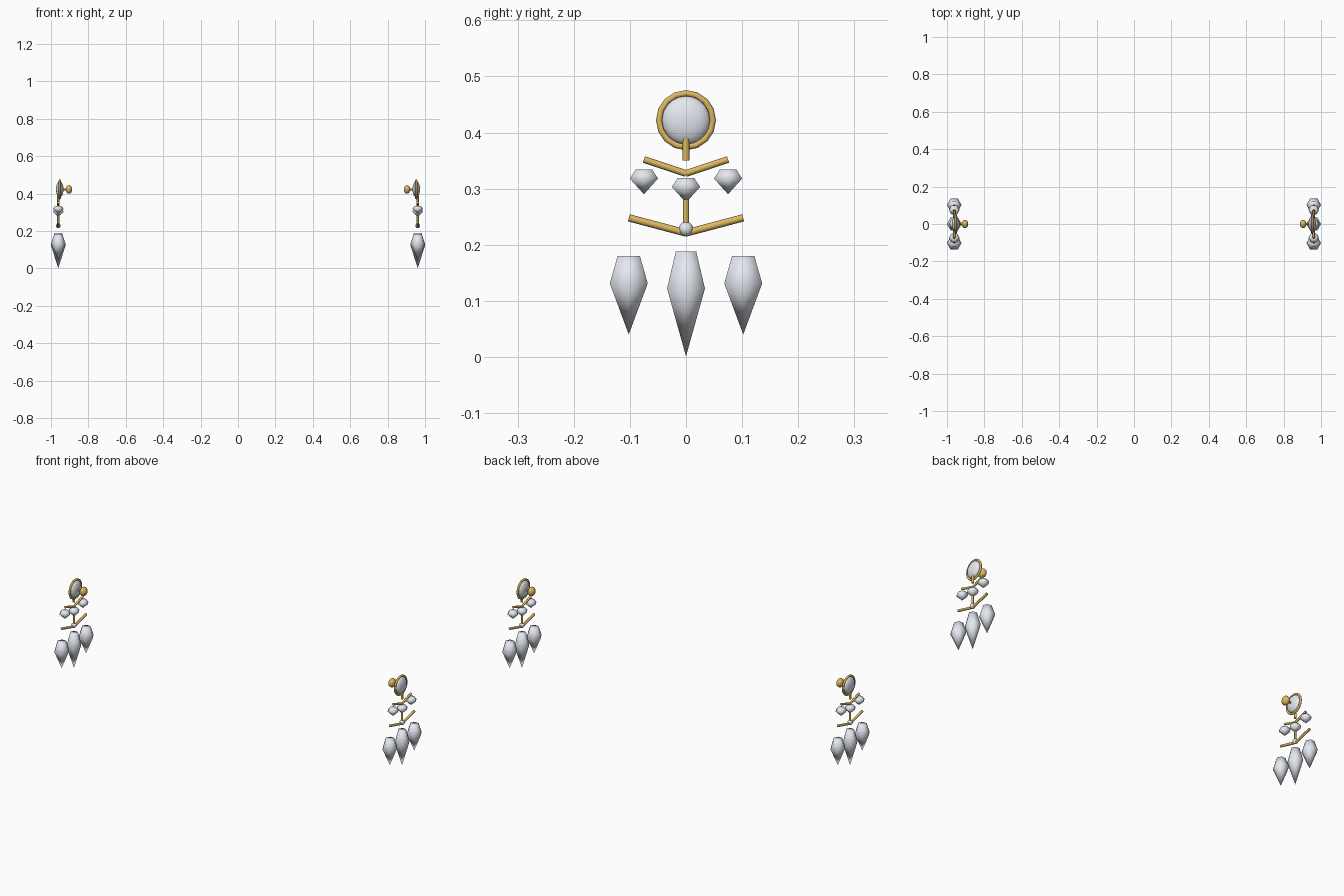
import bpy, bmesh, math
from mathutils import Vector

if "Cube" in bpy.data.objects:
    bpy.data.objects.remove(bpy.data.objects["Cube"])

CX = 0.961          # centre of the hanging parts
STUD_X = 0.953      # centre of the round setting
RING_Z = 0.422

def mat(name, col):
    m = bpy.data.materials.new(name)
    m.diffuse_color = col
    m.use_nodes = True
    m.node_tree.nodes["Principled BSDF"].inputs["Base Color"].default_value = m.diffuse_color
    return m

gold = mat("gold", (0.72, 0.48, 0.12, 1))
crystal = mat("crystal", (0.78, 0.81, 0.87, 1))

def finish(ob, name, material):
    ob.name = name
    ob.data.materials.append(material)
    for p in ob.data.polygons:
        p.use_smooth = True
    return ob

def lathe(name, x, y, profile, sides, material):
    """Stack of rings (radius, z); zero radius closes to a tip, others get a cap."""
    bm = bmesh.new()
    rings = []
    for r, z in profile:
        if r == 0:
            rings.append([bm.verts.new((x, y, z))])
        else:
            rings.append([bm.verts.new((x + r * math.cos(2 * math.pi * i / sides),
                                        y + r * math.sin(2 * math.pi * i / sides), z))
                          for i in range(sides)])
    for a, b in zip(rings, rings[1:]):
        for i in range(sides):
            j = (i + 1) % sides
            bm.faces.new([a[i], a[j], b[0]] if len(b) == 1 else [a[i], a[j], b[j], b[i]])
    bm.faces.new(rings[0])
    bmesh.ops.recalc_face_normals(bm, faces=bm.faces)
    me = bpy.data.meshes.new(name)
    bm.to_mesh(me)
    bm.free()
    ob = bpy.data.objects.new(name, me)
    bpy.context.collection.objects.link(ob)
    return finish(ob, name, material)

def rod(name, a, b, r, sides=8):
    a, b = Vector(a), Vector(b)
    bpy.ops.mesh.primitive_cylinder_add(vertices=sides, radius=r, depth=(b - a).length,
                                        location=(a + b) / 2)
    ob = bpy.context.object
    ob.rotation_euler = (b - a).to_track_quat('Z', 'Y').to_euler()
    finish(ob, name, gold)
    bpy.ops.object.shade_smooth_by_angle(angle=math.radians(50))
    return ob

def ball(name, loc, scale, material, seg=16, rings=10):
    bpy.ops.mesh.primitive_uv_sphere_add(segments=seg, ring_count=rings, radius=1, location=loc)
    ob = bpy.context.object
    ob.scale = scale
    return finish(ob, name, material)

def small_gem(name, x, y, top):
    lathe(name, x, y, [(0.017, top), (0.029, top - 0.016), (0, top - 0.044)], 6, crystal)

for s, label in ((1, "right"), (-1, "left")):
    x = s * CX
    sx = s * STUD_X
    # round stone in its ring
    ball(f"{label}_round_stone", (sx, 0, RING_Z), (0.02, 0.043, 0.043), crystal)
    bpy.ops.mesh.primitive_torus_add(major_segments=16, minor_segments=8, major_radius=0.048,
                                     minor_radius=0.0055, location=(sx, 0, RING_Z),
                                     rotation=(0, math.pi / 2, 0))
    finish(bpy.context.object, f"{label}_stone_ring", gold)
    # ear post and clasp
    rod(f"{label}_ear_post", (s * 0.95, 0, RING_Z), (s * 0.905, 0, RING_Z), 0.005)
    ball(f"{label}_clasp", (s * 0.904, 0, RING_Z), (0.018, 0.023, 0.023), gold, 10, 8)
    # vertical links and joint bead
    rod(f"{label}_upper_link", (x, 0, 0.39), (x, 0, 0.35), 0.006)
    rod(f"{label}_lower_link", (x, 0, 0.29), (x, 0, 0.228), 0.0055)
    ball(f"{label}_joint_bead", (x, 0, 0.228), (0.013,) * 3, crystal, 10, 8)
    # centre gems
    small_gem(f"{label}_centre_gem", x, 0, 0.319)
    lathe(f"{label}_centre_drop", x, 0, [(0.021, 0.188), (0.039, 0.122), (0, 0.001)], 6, crystal)
    # branching arms with side gems and drops
    for t, side in ((1, "back"), (-1, "front")):
        rod(f"{label}_upper_arm_{side}", (x, 0, 0.327), (x, t * 0.075, 0.352), 0.006)
        rod(f"{label}_lower_arm_{side}", (x, 0, 0.221), (x, t * 0.102, 0.248), 0.0065)
        small_gem(f"{label}_side_gem_{side}", x, t * 0.075, 0.334)
        lathe(f"{label}_side_drop_{side}", x, t * 0.102,
              [(0.023, 0.18), (0.039, 0.131), (0, 0.04)], 6, crystal)
